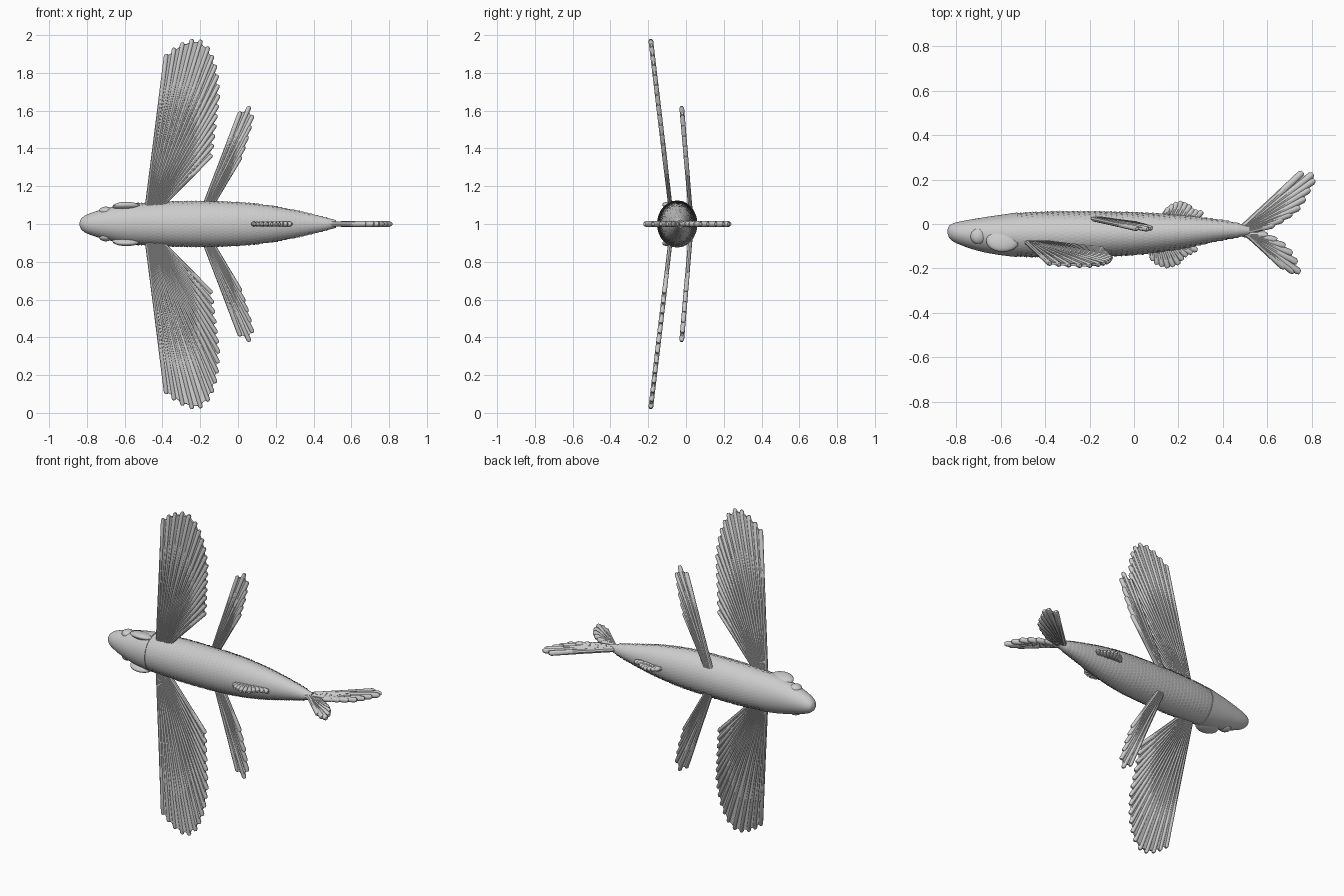
import bpy, bmesh
from math import sin, cos, pi, radians
from mathutils import Vector

if "Cube" in bpy.data.objects:
    bpy.data.objects.remove(bpy.data.objects["Cube"])

# Body stations: x, lower y, upper y, half width in z (all relative to z = 1)
STATIONS = [(-0.84, -0.034, -0.032, 0.001), (-0.832, -0.058, -0.012, 0.022),
            (-0.80, -0.082, 0.003, 0.046), (-0.70, -0.117, 0.022, 0.078),
            (-0.60, -0.136, 0.037, 0.100), (-0.50, -0.146, 0.050, 0.111),
            (-0.30, -0.149, 0.056, 0.120), (0.00, -0.139, 0.052, 0.115),
            (0.20, -0.113, 0.040, 0.092), (0.40, -0.072, 0.016, 0.050),
            (0.52, -0.050, -0.008, 0.020)]


def section(x):
    """Smoothly interpolated lower y, upper y and half width at x."""
    x = min(max(x, STATIONS[0][0]), STATIONS[-1][0])
    last = len(STATIONS) - 1
    i = max(k for k in range(last) if STATIONS[k][0] <= x)
    a, b = STATIONS[i], STATIONS[i + 1]
    p, q = STATIONS[max(i - 1, 0)], STATIONS[min(i + 2, last)]
    h = b[0] - a[0]
    t = (x - a[0]) / h
    out = []
    for k in (1, 2, 3):
        m0 = (b[k] - p[k]) / (b[0] - p[0]) * h
        m1 = (q[k] - a[k]) / (q[0] - a[0]) * h
        out.append((2*t**3 - 3*t*t + 1) * a[k] + (t**3 - 2*t*t + t) * m0
                   + (3*t*t - 2*t**3) * b[k] + (t**3 - t*t) * m1)
    return out


def skin(x, ang, lift=0.0):
    lo, hi, w = section(x)
    return Vector((x, (lo + hi) / 2 + ((hi - lo) / 2 + lift) * cos(ang),
                   (w + lift) * sin(ang)))


def finish(name, bm, mirror=False, smooth=40):
    bmesh.ops.recalc_face_normals(bm, faces=bm.faces)
    me = bpy.data.meshes.new(name)
    bm.to_mesh(me)
    bm.free()
    ob = bpy.data.objects.new(name, me)
    ob.location.z = 1
    bpy.context.collection.objects.link(ob)
    bpy.ops.object.select_all(action='DESELECT')
    ob.select_set(True)
    bpy.context.view_layer.objects.active = ob
    if smooth:
        bpy.ops.object.shade_smooth_by_angle(angle=radians(smooth))
    if mirror:
        m = ob.modifiers.new("mirror", 'MIRROR')
        m.use_axis = (False, False, True)
    return ob


def loft(bm, rings):
    vs = [[bm.verts.new(p) for p in r] for r in rings]
    n = len(vs[0])
    for a, b in zip(vs, vs[1:]):
        for j in range(n):
            bm.faces.new((a[j], a[(j + 1) % n], b[(j + 1) % n], b[j]))
    bm.faces.new(vs[0])
    bm.faces.new(vs[-1])


def body_part(name, xs, lift):
    bm = bmesh.new()
    loft(bm, [[skin(x, 2 * pi * j / 48, lift) for j in range(48)] for x in xs])
    return finish(name, bm)


def along(pts, t):
    """Point at fraction t of the polyline's length."""
    pts = [Vector(p) for p in pts]
    lens = [(b - a).length for a, b in zip(pts, pts[1:])]
    d = t * sum(lens)
    for a, b, l in zip(pts, pts[1:], lens):
        if d <= l + 1e-9:
            return a.lerp(b, d / l)
        d -= l
    return pts[-1]


def fin(name, root, edge, rays, place, radius, thick, mirror=False):
    """Fan of tapered rays joined by a thin scalloped membrane."""
    bm = bmesh.new()
    normal = (place(1, 0) - place(0, 0)).cross(place(0, 1) - place(0, 0)).normalized()
    half = normal * thick / 2
    ends = []
    for i in range(rays):
        t = i / (rays - 1)
        ends.append((along(root, t), along(edge, t)))
    for a2, b2 in ends:
        a, b = place(*a2), place(*b2)
        d = (b - a).normalized()
        side = d.cross(normal)
        rings = []
        for f, s in ((0, 0.9), (0.5, 0.9), (1, 1), (1.0, 0.55)):
            c = a.lerp(b, f) + (d * radius * 0.8 if s == 0.55 else Vector())
            rings.append([c + (side * cos(k * pi / 4) + normal * sin(k * pi / 4))
                          * radius * s for k in range(8)])
        loft(bm, rings)
    for (a, b), (c, d) in zip(ends, ends[1:]):
        mid = (b + d) / 2
        mid += ((a + c) / 2 - mid).normalized() * (b - d).length * 0.15
        quad = [place(*p) for p in (a, b, mid, d, c)]
        lo = [bm.verts.new(p - half) for p in quad]
        hi = [bm.verts.new(p + half) for p in quad]
        bm.faces.new(lo[::-1])
        bm.faces.new(hi)
        for k in range(5):
            m = (k + 1) % 5
            bm.faces.new((lo[k], lo[m], hi[m], hi[k]))
    return finish(name, bm, mirror)


def bump(name, loc, scale, tilt=0):
    """Ellipsoid mirrored to both flanks."""
    bm = bmesh.new()
    bmesh.ops.create_uvsphere(bm, u_segments=24, v_segments=12, radius=1)
    for v in bm.verts:
        x, y, z = (v.co[k] * scale[k] for k in range(3))
        v.co = Vector((x, y * cos(tilt) - z * sin(tilt),
                       y * sin(tilt) + z * cos(tilt))) + Vector(loc)
    return finish(name, bm, True)


# Body and slightly raised head
body_part("body", [-0.58 + 1.10 * i / 40 for i in range(41)], 0)
body_part("head", [-0.84 + 0.315 * (i / 24) ** 2 for i in range(25)], 0.004)

# Overlapping scales, free edges towards the tail
bm = bmesh.new()
rows, around = 42, 38
step, da = 1.0 / rows, pi / around
for i in range(rows):
    for j in range(around):
        x, a = -0.535 + i * step, 2 * pi * (j + 0.5 * (i % 2)) / around
        pts = [(0, 0, -0.001), (0.6, -1, 0.001), (1.1, -0.7, 0.003),
               (1.4, 0, 0.0045), (1.1, 0.7, 0.003), (0.6, 1, 0.001)]
        bm.faces.new([bm.verts.new(skin(x + u * step, a + v * da, h))
                      for u, v, h in pts])
finish("scales", bm, smooth=0)

# Eyes and gill covers
bump("eyes", (-0.70, -0.055, 0.068), (0.036, 0.036, 0.024))
bump("gill_covers", (-0.59, -0.075, 0.092), (0.075, 0.052, 0.022), -0.25)

# Large wing-like side fins
fin("pectoral_fins", [(-0.485, 0.07), (-0.43, 0.07)],
    [(-0.38, 0.89), (-0.31, 0.945), (-0.215, 0.98), (-0.15, 0.92), (-0.115, 0.81),
     (-0.105, 0.68), (-0.125, 0.52), (-0.145, 0.36)], 17,
    lambda u, v: Vector((u, -0.08 - 0.118 * (v - 0.07), v)), 0.0125, 0.011, True)

# Narrow rear side fins
fin("pelvic_fins", [(-0.185, 0.08), (-0.15, 0.08)],
    [(0.01, 0.585), (0.055, 0.615), (0.08, 0.59), (0.05, 0.47), (0.01, 0.35)], 7,
    lambda u, v: Vector((u, 0.023 - 0.085 * (v - 0.08), v)), 0.0125, 0.011, True)


# Fins in the middle plane
def flat(u, v):
    return Vector((u, v, 0))


fin("upper_small_fin", [(0.13, 0.03), (0.26, 0.015)],
    [(0.155, 0.065), (0.18, 0.085), (0.21, 0.092), (0.245, 0.08), (0.265, 0.055),
     (0.30, 0.05)], 9, flat, 0.014, 0.012)
fin("lower_small_fin", [(0.08, -0.115), (0.22, -0.095)],
    [(0.085, -0.155), (0.11, -0.178), (0.155, -0.188), (0.195, -0.175),
     (0.225, -0.14), (0.275, -0.115)], 10, flat, 0.014, 0.012)
fin("tail_long_lobe", [(0.49, -0.015), (0.50, -0.035)],
    [(0.75, 0.225), (0.815, 0.215), (0.775, 0.14), (0.745, 0.08), (0.69, 0.035),
     (0.62, -0.005)], 9, flat, 0.016, 0.012)
fin("tail_short_lobe", [(0.50, -0.035), (0.49, -0.045)],
    [(0.67, -0.19), (0.74, -0.225), (0.73, -0.18), (0.695, -0.12), (0.65, -0.08),
     (0.59, -0.05)], 8, flat, 0.016, 0.012)
